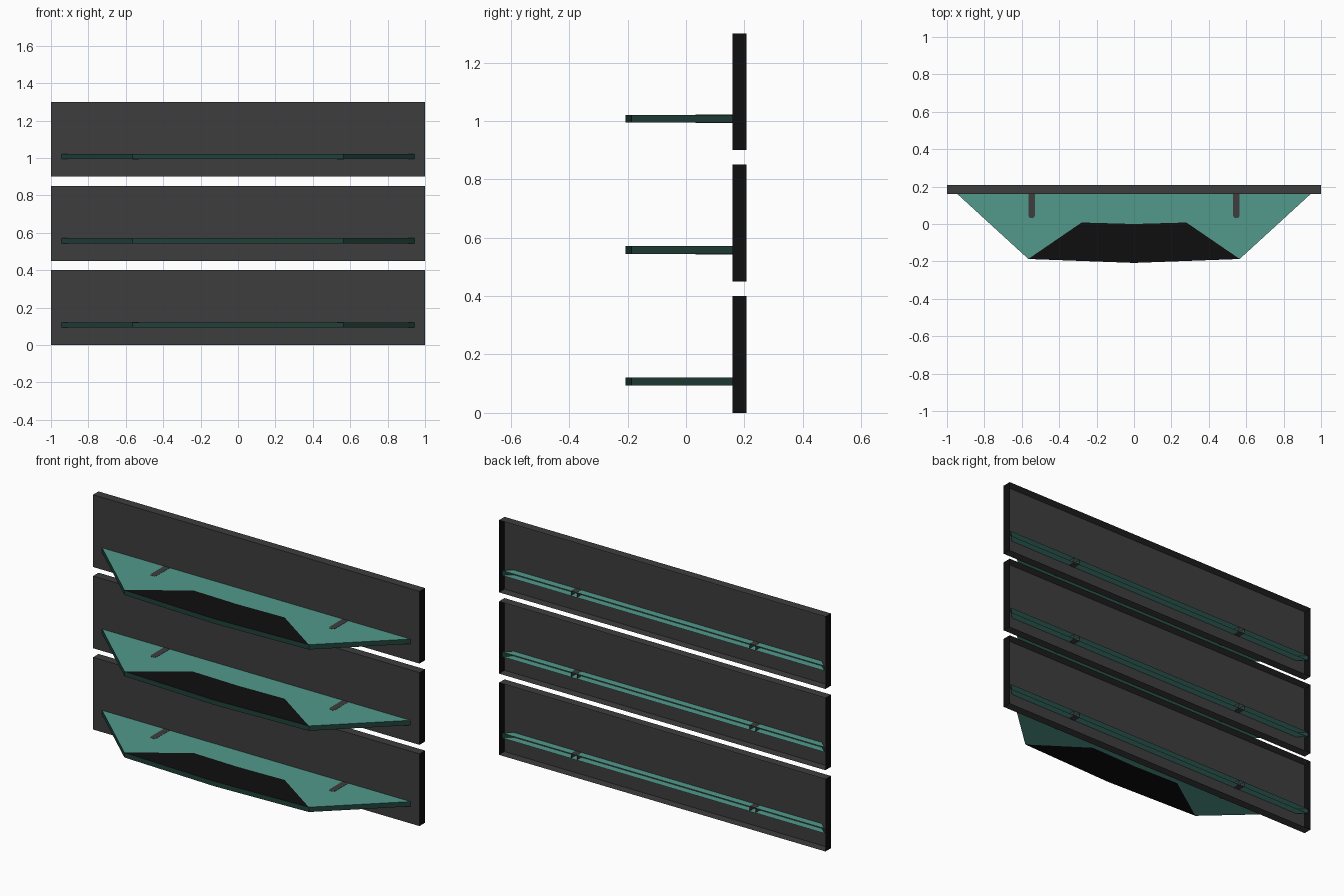
import bpy, bmesh

if "Cube" in bpy.data.objects:
    bpy.data.objects.remove(bpy.data.objects["Cube"])


def material(name, rgb):
    m = bpy.data.materials.new(name)
    m.diffuse_color = (*rgb, 1)
    m.use_nodes = True
    m.node_tree.nodes["Principled BSDF"].inputs["Base Color"].default_value = m.diffuse_color
    return m


GRAY = material("charcoal", (0.047, 0.047, 0.047))
BLACK = material("black", (0.0045, 0.0045, 0.0045))
TEAL = material("teal", (0.085, 0.32, 0.26))
DARK_TEAL = material("dark_teal", (0.0144, 0.051, 0.041))


def slab(name, caps, outline, z0, z1, mats, side_index):
    """Top and bottom caps (polygon, material index) plus side walls along an open outline."""
    bm = bmesh.new()
    for z, top in ((z0, False), (z1, True)):
        for poly, idx in caps:
            pts = poly if top else poly[::-1]
            bm.faces.new([bm.verts.new((x, y, z)) for x, y in pts]).material_index = idx
    for (ax, ay), (bx, by) in zip(outline, outline[1:]):
        quad = [(ax, ay, z0), (bx, by, z0), (bx, by, z1), (ax, ay, z1)]
        f = bm.faces.new([bm.verts.new(p) for p in quad])
        f.material_index = side_index(ax, ay, bx, by)
    bmesh.ops.remove_doubles(bm, verts=bm.verts, dist=1e-5)
    me = bpy.data.meshes.new(name)
    bm.to_mesh(me)
    bm.free()
    for m in mats:
        me.materials.append(m)
    ob = bpy.data.objects.new(name, me)
    bpy.context.collection.objects.link(ob)
    return ob


# Outlines run counter-clockwise from back left to back right; backs stay open
board = [(-1, 0.208), (-1, 0.16), (1, 0.16), (1, 0.208)]
front = [(-0.565, -0.187), (0, -0.208), (0.565, -0.187)]
shelf = [(-0.988, 0.2)] + front + [(0.988, 0.2)]
inner = [(0.28, 0.008), (0, 0.0), (-0.28, 0.008)]
panel = front + inner
surround = [shelf[0], front[0]] + inner[::-1] + [front[2], shelf[-1]]

for i in range(3):
    z = 0.45 * i
    # Hollow wall board with black ends
    slab(f"wall_board_{i+1}", [(board, 0)], board, z, z + 0.4, [GRAY, BLACK],
         lambda ax, ay, bx, by: 1 if ax == bx else 0)
    # Shelf with a black inlay on both faces and dark edges
    slab(f"shelf_{i+1}", [(surround, 0), (panel, 1)], shelf, z + 0.094, z + 0.121,
         [TEAL, BLACK, DARK_TEAL], lambda *a: 2)
    # Support pegs set into the shelf
    for side, c in (("left", -0.547), ("right", 0.547)):
        peg = [(c - 0.018, 0.2), (c - 0.018, 0.045), (c - 0.01, 0.032),
               (c + 0.01, 0.032), (c + 0.018, 0.045), (c + 0.018, 0.2)]
        slab(f"{side}_peg_{i+1}", [(peg, 0)], peg, z + 0.093, z + 0.122,
             [GRAY], lambda *a: 0)
